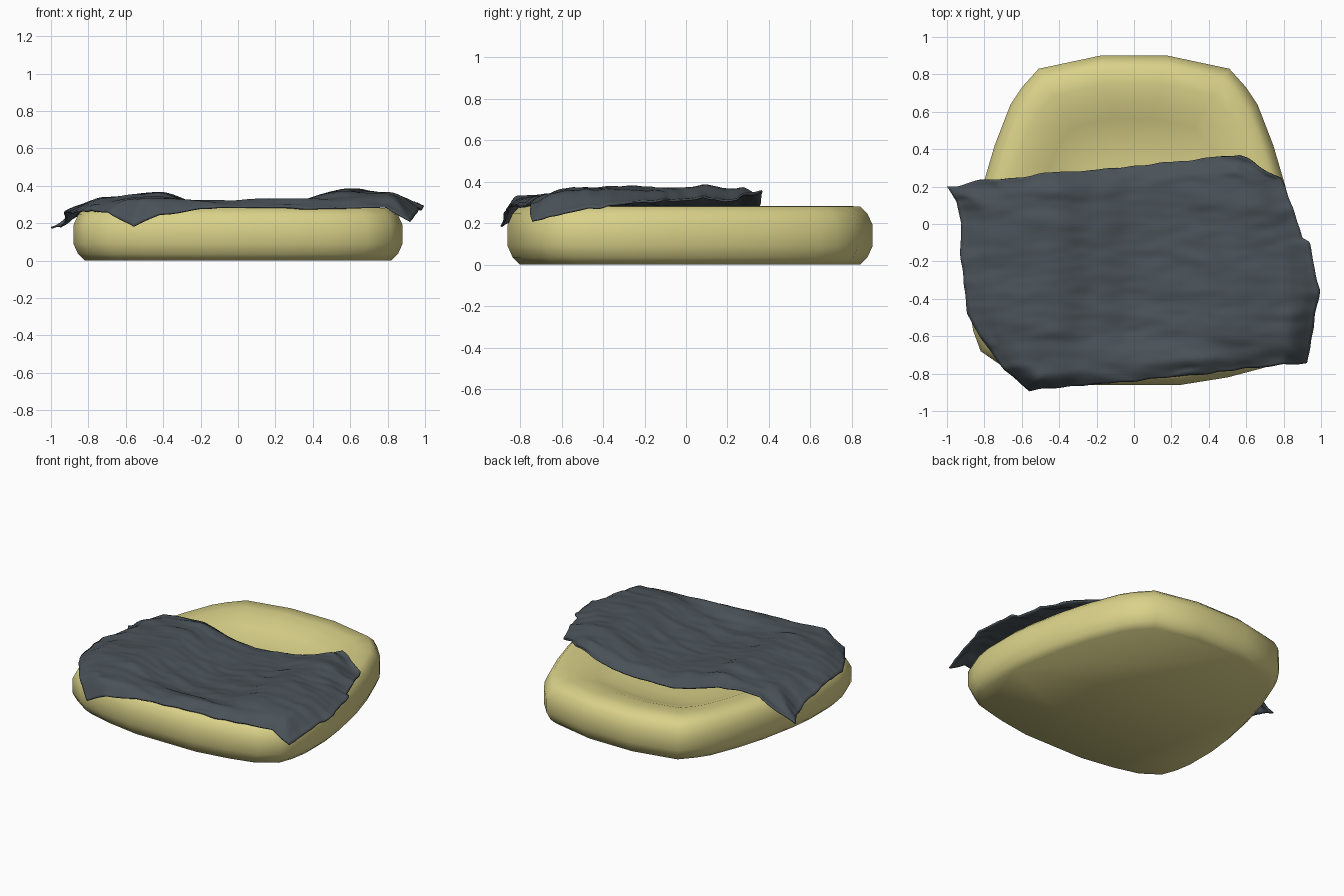
import bpy, bmesh, math
from mathutils import Vector, noise
from mathutils.bvhtree import BVHTree

if "Cube" in bpy.data.objects:
    bpy.data.objects.remove(bpy.data.objects["Cube"])


def material(name, rgb):
    m = bpy.data.materials.new(name)
    m.diffuse_color = (*rgb, 1)
    m.use_nodes = True
    m.node_tree.nodes["Principled BSDF"].inputs["Base Color"].default_value = m.diffuse_color
    return m


def finish(name, bm, mat, angle):
    bmesh.ops.recalc_face_normals(bm, faces=bm.faces)
    me = bpy.data.meshes.new(name)
    bm.to_mesh(me)
    ob = bpy.data.objects.new(name, me)
    bpy.context.collection.objects.link(ob)
    me.materials.append(mat)
    bpy.ops.object.select_all(action='DESELECT')
    bpy.context.view_layer.objects.active = ob
    ob.select_set(True)
    bpy.ops.object.shade_smooth_by_angle(angle=math.radians(angle))
    return ob


yellow = material("pale_yellow", (0.70, 0.64, 0.25))
slate = material("dark_slate", (0.068, 0.084, 0.097))

# Cushion: half outline mirrored in x, stacked as rings of (inset, height)
half = [(0.18, 0.90), (0.51, 0.83), (0.60, 0.73), (0.66, 0.64), (0.745, 0.42),
        (0.81, 0.20), (0.86, -0.05), (0.88, -0.22), (0.88, -0.45), (0.86, -0.57),
        (0.82, -0.68), (0.69, -0.77), (0.50, -0.82), (0.25, -0.86)]
outline = half + [(-x, y) for x, y in reversed(half)]
rings = [(0.06, 0), (0.025, 0.035), (0, 0.09), (0, 0.19), (0.025, 0.245),
         (0.06, 0.28), (0.15, 0.283), (0.24, 0.272), (0.33, 0.24),
         (0.42, 0.21), (0.55, 0.197), (0.72, 0.193)]
bm = bmesh.new()
loops = []
for inset, z in rings:
    s = 1 - inset / 0.88
    loops.append([bm.verts.new((x * s, y * s, z)) for x, y in outline])
n = len(outline)
for a, b in zip(loops, loops[1:]):
    for i in range(n):
        j = (i + 1) % n
        bm.faces.new((a[i], a[j], b[j], b[i]))
bm.faces.new(loops[0])
bm.faces.new(loops[-1])
bm.normal_update()
tree = BVHTree.FromBMesh(bm)
finish("cushion", bm, yellow, 50)
bm.free()

# Blanket edges as (x, y, z) paths
back = [(-1, .20, .17), (-.88, .22, .23), (-.75, .24, .31), (-.45, .27, .315),
        (-.1, .30, .215), (.33, .345, .26), (.56, .37, .35)]
front = [(-.56, -.89, .18), (-.42, -.87, .25), (-.2, -.855, .285), (0, -.84, .285),
         (.4, -.795, .28), (.8, -.75, .285), (.92, -.75, .21)]
left = [(-.56, -.89, .18), (-.70, -.77, .26), (-.82, -.60, .27), (-.89, -.48, .26),
        (-.92, -.2, .26), (-.92, 0, .22), (-.95, .13, .18), (-1, .20, .17)]
right = [(.92, -.75, .21), (.95, -.58, .25), (.99, -.35, .29), (.94, -.10, .31),
         (.90, -.07, .31), (.79, .25, .32), (.68, .30, .34), (.56, .37, .35)]
# Blanket height across x: ridges over the rim, sag in the middle
ridge = [(-1, .24), (-.86, .29), (-.72, .325), (-.43, .355), (-.2, .30), (0, .265),
         (.25, .29), (.57, .37), (.8, .355), (.9, .34), (1, .29)]


def along(path, t):
    """Point at length fraction t of a path."""
    pts = [Vector(p) for p in path]
    lens = [(b - a).length for a, b in zip(pts, pts[1:])]
    d = t * sum(lens)
    for a, b, l in zip(pts, pts[1:], lens):
        if d <= l:
            return a.lerp(b, d / l)
        d -= l
    return pts[-1]


def smooth(t):
    t = max(0, min(1, t))
    return t * t * (3 - 2 * t)


def ridge_height(x):
    for (x0, z0), (x1, z1) in zip(ridge, ridge[1:]):
        if x <= x1:
            return z0 + (z1 - z0) * smooth((x - x0) / (x1 - x0))
    return ridge[-1][1]


def blanket_point(u, v):
    f, b, l, r = along(front, u), along(back, u), along(left, v), along(right, v)
    corners = (Vector(front[0]).lerp(Vector(front[-1]), u)).lerp(
        Vector(back[0]).lerp(Vector(back[-1]), u), v)
    p = f.lerp(b, v) + l.lerp(r, u) - corners
    # flatten towards the front rim, then blend into the hanging edges
    z = ridge_height(p.x)
    z += (0.325 - z) * smooth((-0.5 - p.y) / 0.25) * 0.8
    w = smooth(min(u / .10, (1 - u) / .10, v / .09, (1 - v) / .12))
    p.z += (z - p.z) * w
    # long wrinkles, mostly running across the seat
    p.z += 0.016 * noise.noise(Vector((p.x * 2.2, p.y * 9 + p.x, 1)))
    p.z += 0.007 * noise.noise(Vector((p.x * 7, p.y * 20, 5)))
    edge = 1 - w
    p.x += 0.012 * edge * noise.noise(Vector((p.x * 9, p.y * 9, 3)))
    p.y += 0.012 * edge * noise.noise(Vector((p.x * 9, p.y * 9, 8)))
    # rest on top of the cushion
    hit = tree.ray_cast(Vector((p.x, p.y, 2)), Vector((0, 0, -1)))[0]
    if hit and p.z < hit.z + 0.014:
        p.z = hit.z + 0.014
    return p


# Blanket sheet
N = 90
bm = bmesh.new()
grid = [[bm.verts.new(blanket_point(i / N, j / N)) for i in range(N + 1)]
        for j in range(N + 1)]
for j in range(N):
    for i in range(N):
        bm.faces.new((grid[j][i], grid[j][i + 1], grid[j + 1][i + 1], grid[j + 1][i]))
blanket = finish("blanket", bm, slate, 60)
bm.free()
mod = blanket.modifiers.new("thickness", 'SOLIDIFY')
mod.thickness = 0.01
mod.offset = 0
